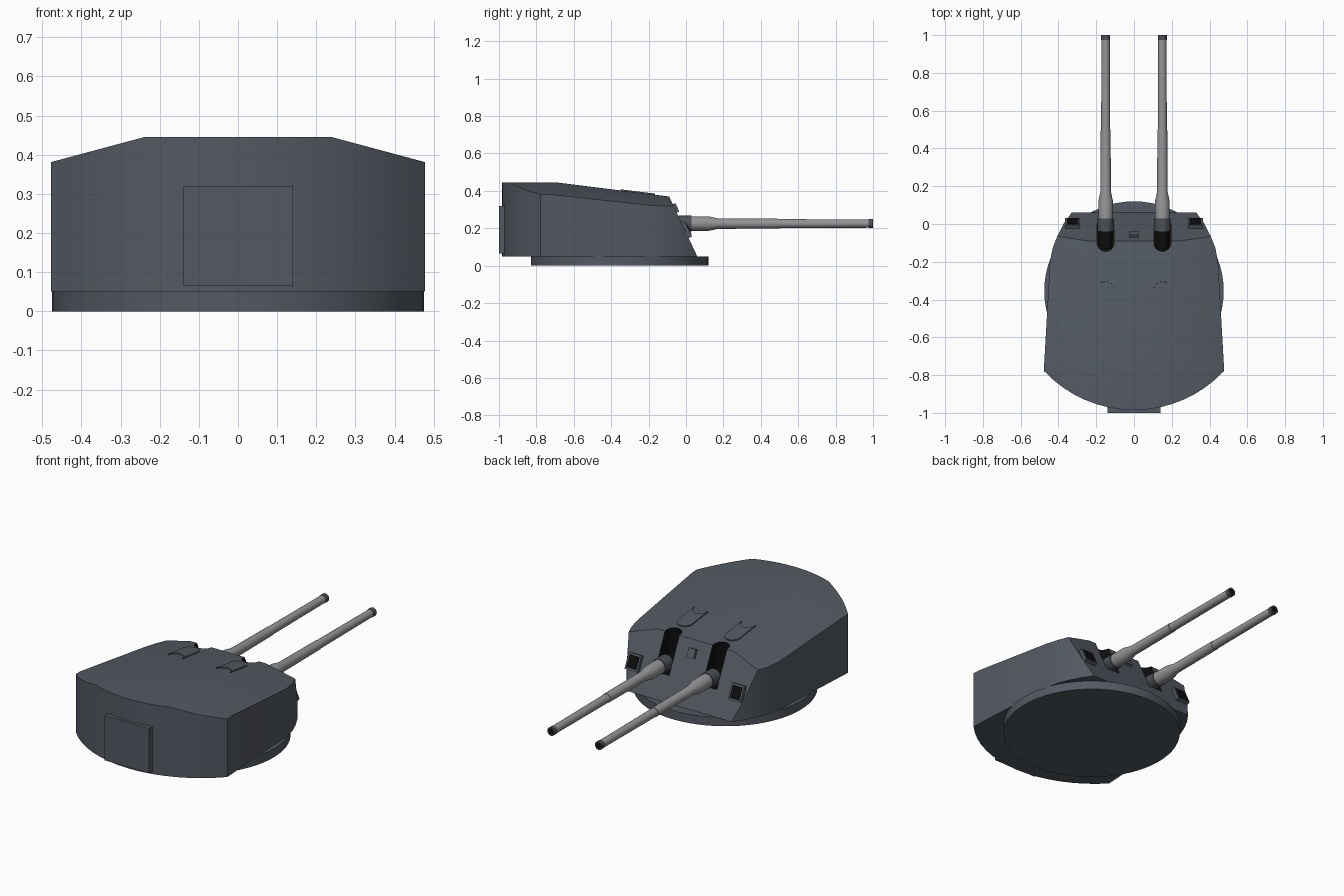
import bpy, bmesh, math
from mathutils import Vector

if "Cube" in bpy.data.objects:
    bpy.data.objects.remove(bpy.data.objects["Cube"])


def material(name, r, g, b):
    m = bpy.data.materials.new(name)
    m.use_nodes = True
    m.diffuse_color = (r, g, b, 1)
    node = next(n for n in m.node_tree.nodes if n.type == 'BSDF_PRINCIPLED')
    node.inputs["Base Color"].default_value = (r, g, b, 1)
    return m


ARMOUR = material("armour grey", 0.088, 0.102, 0.125)
BARREL = material("barrel grey", 0.30, 0.30, 0.31)
COLLAR = material("dark collar grey", 0.07, 0.08, 0.09)
BLACK = material("opening black", 0.004, 0.004, 0.004)


def finish(bm, name, mats, loc=(0, 0, 0), tilt=0):
    bmesh.ops.recalc_face_normals(bm, faces=bm.faces)
    mesh = bpy.data.meshes.new(name)
    bm.to_mesh(mesh)
    bm.free()
    ob = bpy.data.objects.new(name, mesh)
    for m in mats:
        mesh.materials.append(m)
    bpy.context.collection.objects.link(ob)
    ob.location = loc
    ob.rotation_euler.x = tilt
    return ob


def activate(ob):
    bpy.ops.object.select_all(action='DESELECT')
    ob.select_set(True)
    bpy.context.view_layer.objects.active = ob


def smooth(ob):
    activate(ob)
    bpy.ops.object.shade_smooth_by_angle(angle=math.radians(30))
    return ob


def prism(points, z0, z1):
    bm = bmesh.new()
    face = bm.faces.new([bm.verts.new((x, y, z0)) for x, y in points])
    out = bmesh.ops.extrude_face_region(bm, geom=[face])["geom"]
    for v in out:
        if isinstance(v, bmesh.types.BMVert):
            v.co.z = z1
    bmesh.ops.recalc_face_normals(bm, faces=bm.faces)
    return bm


def arc(cx, cy, r, a0, a1, n):
    angles = [math.radians(a0 + (a1 - a0) * i / n) for i in range(n + 1)]
    return [(cx + r * math.cos(a), cy + r * math.sin(a)) for a in angles]


def box(name, size, loc, tilt, mat):
    x, y, z = (s / 2 for s in size)
    bm = prism([(-x, -y), (x, -y), (x, y), (-x, y)], -z, z)
    return finish(bm, name, [mat], loc, tilt)


def cut(bm, point, normal):
    geom = bm.verts[:] + bm.edges[:] + bm.faces[:]
    res = bmesh.ops.bisect_plane(bm, geom=geom, dist=1e-5, plane_co=point,
                                 plane_no=Vector(normal).normalized(), clear_outer=True)
    rim = [e for e in res["geom_cut"] if isinstance(e, bmesh.types.BMEdge)]
    bmesh.ops.edgeloop_fill(bm, edges=rim)


# Turntable ring
smooth(finish(prism(arc(0, -0.355, 0.475, 0, 354.375, 63), 0, 0.05), "base_ring", [ARMOUR]))

# Gunhouse: plan outline raised, then sliced by the roof and front planes
side = [(0.445, -0.2), (0.43, -0.125), (0.405, -0.062), (0.37, 0.005), (0.33, 0.06), (0.30, 0.1)]
rear = arc(0, -0.332, 0.653, 223, 317, 16)
hull = prism(rear + side + [(-x, y) for x, y in reversed(side)], 0.05, 0.445)
cut(hull, (0, -0.69, 0.445), (0, 0.125, 1))
for s in (1, -1):
    cut(hull, (s * 0.24, -0.69, 0.445), (s * 0.055, 0, 0.205))
    cut(hull, (s * 0.24, -0.69, 0.445), (s * 0.06, 0.0256, 0.205))
cut(hull, (0, 0.06, 0.05), (0, 0.32, 0.15))
gunhouse = finish(hull, "gunhouse", [ARMOUR, BLACK])

# Gun ports with black inner walls
for s in (1, -1):
    outline = arc(s * 0.15, -0.1, 0.045, 180, 360, 12)
    outline += [(s * 0.15 + 0.045, 0.2), (s * 0.15 - 0.045, 0.2)]
    slot = prism(outline, 0.175, 0.6)
    for f in slot.faces:
        f.material_index = 1
    cutter = finish(slot, "port_cutter", [ARMOUR, BLACK])
    cutter.hide_render = True
    mod = gunhouse.modifiers.new("port", 'BOOLEAN')
    mod.operation = 'DIFFERENCE'
    mod.solver = 'EXACT'
    mod.object = cutter
    activate(gunhouse)
    bpy.ops.object.modifier_apply(modifier=mod.name)
    bpy.data.objects.remove(cutter)
smooth(gunhouse)

# Rear access door
box("rear_door", (0.28, 0.06, 0.255), (0, -0.97, 0.1925), 0, ARMOUR)


def gun(name, x):
    profile = [(-0.13, 0), (-0.13, 0.034), (-0.04, 0.036), (-0.04, 0.043), (0.03, 0.043),
               (0.03, 0.039), (0.12, 0.039), (0.17, 0.028), (0.5, 0.026), (0.5, 0.024),
               (0.975, 0.022), (0.975, 0.024), (1.0, 0.024), (1.0, 0.015), (0.95, 0.015),
               (0.95, 0)]
    bm = bmesh.new()
    verts = [bm.verts.new((0, y, r)) for y, r in profile]
    edges = [bm.edges.new(pair) for pair in zip(verts, verts[1:])]
    bmesh.ops.spin(bm, geom=verts + edges, cent=(0, 0, 0), axis=(0, 1, 0),
                   angle=math.tau, steps=24)
    bmesh.ops.remove_doubles(bm, verts=bm.verts, dist=1e-5)
    for f in bm.faces:
        c = f.calc_center_median()
        bore = c.y > 0.94 and math.hypot(c.x, c.z) < 0.016
        if c.y < -0.039 or bore:
            f.material_index = 2
        elif c.y < 0.031 or c.y > 0.974:
            f.material_index = 1
    smooth(finish(bm, name, [BARREL, COLLAR, BLACK], (x, 0, 0.225)))


FRONT_TILT = -math.atan2(0.32, 0.15)
ROOF_TILT = -math.atan(0.125)


def on_front(x, y, lift):
    z = 0.05 + (0.06 - y) * 0.32 / 0.15
    return (x, y + lift * 0.905, z + lift * 0.425)


for label, s in (("left", 1), ("right", -1)):
    gun(label + "_gun", s * 0.15)
    # Sight port: hood with a dark opening
    box(label + "_sight_hood", (0.08, 0.09, 0.03), on_front(s * 0.325, -0.005, 0.005),
        FRONT_TILT, ARMOUR)
    box(label + "_sight_opening", (0.06, 0.07, 0.004), on_front(s * 0.325, -0.005, 0.021),
        FRONT_TILT, BLACK)
    # Roof plate behind each port, with curved ends
    back = arc(0, -0.08, 0.045, 180, 0, 10)
    front = arc(0, 0.06, 0.045, 0, 180, 10)
    roof_z = 0.445 - 0.125 * (-0.27 + 0.69)
    finish(prism(back + front, -0.01, 0.006), label + "_roof_plate", [ARMOUR],
           (s * 0.15, -0.27, roof_z), ROOF_TILT)

# Small central sight on the sloped face
box("centre_sight", (0.045, 0.05, 0.02), on_front(0, -0.06, 0.005), FRONT_TILT, ARMOUR)
